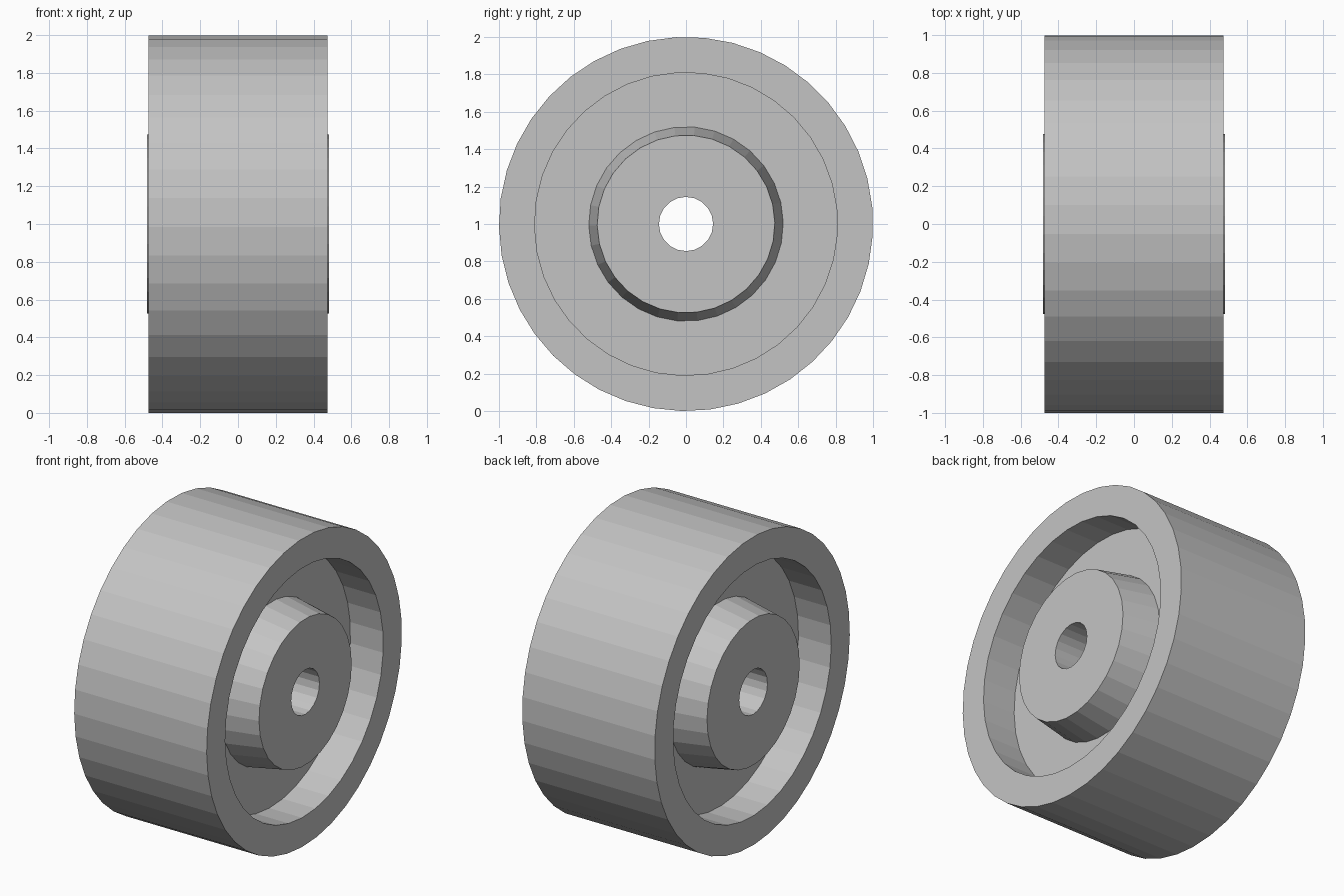
import bpy, bmesh
from math import sin, cos, radians, tau

cube = bpy.data.objects.get("Cube")
if cube:
    bpy.data.objects.remove(cube, do_unlink=True)

# Single plain grey
grey = bpy.data.materials.new("plain_grey")
grey.use_nodes = True
colour = (0.55, 0.55, 0.55, 1)
grey.diffuse_color = colour
grey.node_tree.nodes["Principled BSDF"].inputs["Base Color"].default_value = colour

PHASE = radians(-0.86)
bm = bmesh.new()


def ring(x, radius, sides):
    """Closed ring of vertices and edges around the axle (x axis)."""
    verts = []
    for i in range(sides):
        a = PHASE + tau * i / sides
        verts.append(bm.verts.new((x, -radius * cos(a), 1 + radius * sin(a))))
    edges = [bm.edges.new((verts[i - 1], verts[i])) for i in range(sides)]
    return verts, edges


def wall(a, b):
    """Quads between two rings with equal side counts."""
    n = len(a[0])
    for i in range(n):
        bm.faces.new((a[0][i - 1], a[0][i], b[0][i], b[0][i - 1]))


def flat(a, b):
    """Flat annulus between two rings in one plane."""
    bmesh.ops.triangle_fill(bm, edges=a[1] + b[1], use_beauty=True)


# Each side: tread edge, rim lip, web, tapered hub, hub face around the bore
ends = []
for s in (-1, 1):
    tread = ring(s * 0.475, 1.0, 41)
    lip = ring(s * 0.475, 0.81, 37)
    web = ring(s * 0.24, 0.81, 37)
    hub_base = ring(s * 0.24, 0.52, 30)
    hub_tip = ring(s * 0.483, 0.475, 30)
    bore = ring(s * 0.483, 0.145, 20)
    flat(tread, lip)
    wall(lip, web)
    flat(web, hub_base)
    wall(hub_base, hub_tip)
    flat(hub_tip, bore)
    ends.append((tread, bore))

# Tread and bore run through the full width
for left, right in zip(*ends):
    wall(left, right)

bmesh.ops.recalc_face_normals(bm, faces=bm.faces)
mesh = bpy.data.meshes.new("roller_wheel")
bm.to_mesh(mesh)
bm.free()
mesh.materials.append(grey)
wheel = bpy.data.objects.new("roller_wheel", mesh)
bpy.context.collection.objects.link(wheel)
